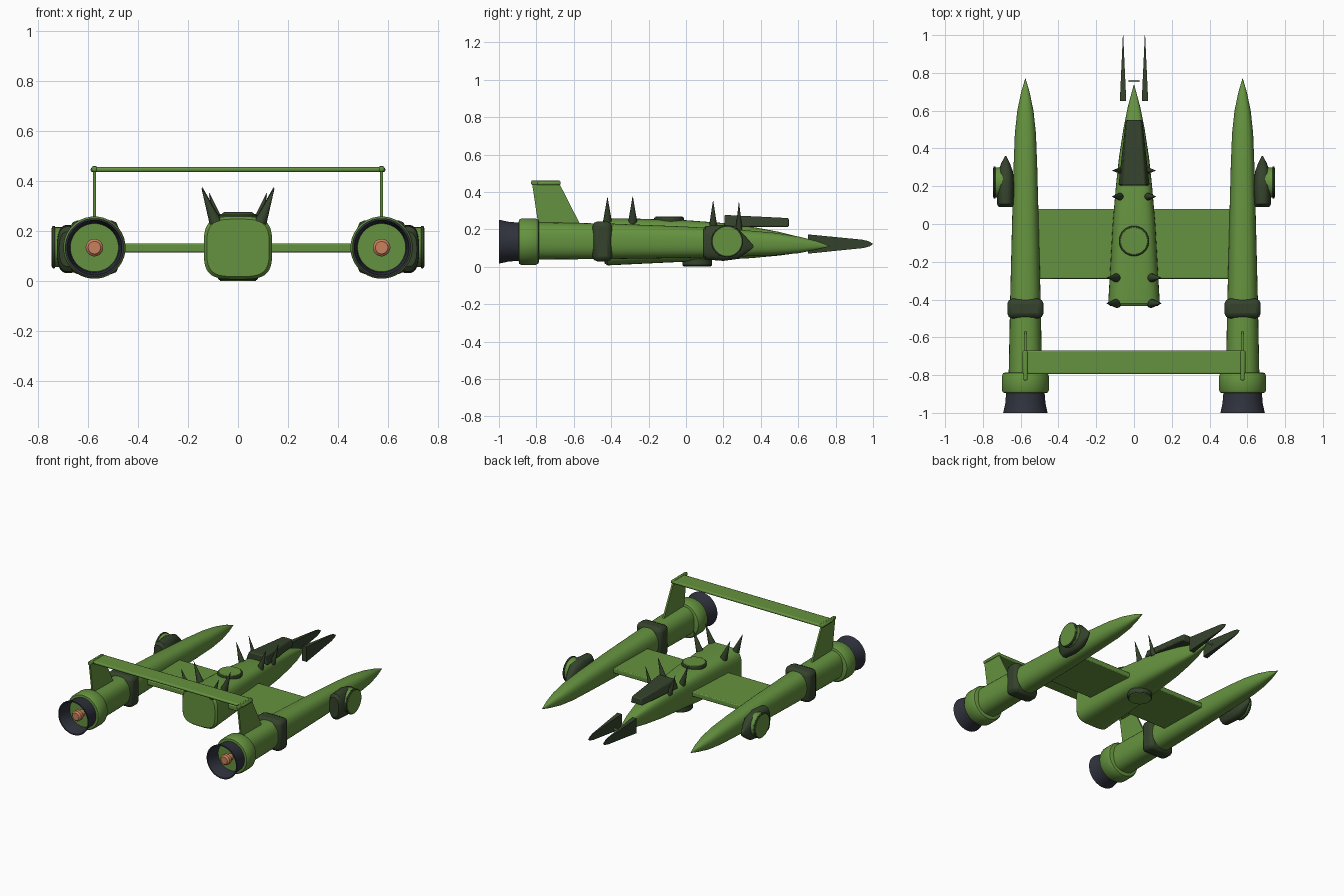
import bpy, bmesh, math
from mathutils import Vector

if "Cube" in bpy.data.objects:
    bpy.data.objects.remove(bpy.data.objects["Cube"])


def material(name, rgb):
    m = bpy.data.materials.new(name)
    m.diffuse_color = (*rgb, 1)
    m.use_nodes = True
    m.node_tree.nodes["Principled BSDF"].inputs["Base Color"].default_value = m.diffuse_color
    return m


GREEN = material("hull_green", (0.13, 0.29, 0.05))
DARK = material("dark_green", (0.035, 0.055, 0.025))
SLATE = material("nozzle_slate", (0.03, 0.033, 0.048))
COPPER = material("copper", (0.58, 0.22, 0.11))
GREY = material("pale_grey", (0.35, 0.42, 0.33))


def finish(name, bm, mat, bevel=0):
    bmesh.ops.recalc_face_normals(bm, faces=bm.faces)
    me = bpy.data.meshes.new(name)
    bm.to_mesh(me)
    bm.free()
    me.materials.append(mat)
    ob = bpy.data.objects.new(name, me)
    bpy.context.collection.objects.link(ob)
    if bevel:
        b = ob.modifiers.new("bevel", "BEVEL")
        b.width, b.segments, b.limit_method = bevel, 2, "ANGLE"
    return ob


def loft(name, cx, sections, mat, power=2, n=32):
    """Superellipse sections (y, z centre, x radius, z radius) joined along y."""
    bm = bmesh.new()
    rings = []
    for y, cz, rx, rz in sections:
        ring = []
        for i in range(n):
            a = 2 * math.pi * (i + 0.5) / n
            c, s = math.cos(a), math.sin(a)
            ring.append(bm.verts.new((cx + rx * math.copysign(abs(c) ** (2 / power), c), y,
                                      cz + rz * math.copysign(abs(s) ** (2 / power), s))))
        rings.append(ring)
    for a, b in zip(rings, rings[1:]):
        for i in range(n):
            j = (i + 1) % n
            bm.faces.new((a[i], a[j], b[j], b[i]))
    bm.faces.new(rings[0])
    bm.faces.new(rings[-1])
    return finish(name, bm, mat)


def rod(name, p, q, r1, r2, mat, n=32, bevel=0):
    """Cylinder or cone from p to q."""
    p, q = Vector(p), Vector(q)
    bm = bmesh.new()
    bmesh.ops.create_cone(bm, cap_ends=True, segments=n, radius1=r1, radius2=r2, depth=(q - p).length)
    m = (q - p).to_track_quat("Z", "Y").to_matrix().to_4x4()
    m.translation = (p + q) / 2
    bmesh.ops.transform(bm, matrix=m, verts=bm.verts)
    return finish(name, bm, mat, bevel)


def box(name, lo, hi, mat, bevel=0):
    bm = bmesh.new()
    bmesh.ops.create_cube(bm, size=1)
    for v in bm.verts:
        v.co = [(lo[k] + hi[k]) / 2 + v.co[k] * (hi[k] - lo[k]) for k in range(3)]
    return finish(name, bm, mat, bevel)


def prism(name, a, b, mat, bevel=0):
    """Joins two matching outlines."""
    bm = bmesh.new()
    va, vb = [bm.verts.new(p) for p in a], [bm.verts.new(p) for p in b]
    n = len(a)
    bm.faces.new(va)
    bm.faces.new(vb)
    for i in range(n):
        j = (i + 1) % n
        bm.faces.new((va[i], va[j], vb[j], vb[i]))
    return finish(name, bm, mat, bevel)


# Fuselage, main wing and tail bar
loft("fuselage", 0, [(-0.435, 0.133, 0.125, 0.115), (-0.42, 0.133, 0.137, 0.126),
                     (-0.25, 0.136, 0.127, 0.121), (0, 0.138, 0.113, 0.111),
                     (0.2, 0.136, 0.096, 0.098), (0.35, 0.13, 0.08, 0.084),
                     (0.5, 0.123, 0.057, 0.063), (0.62, 0.116, 0.033, 0.04),
                     (0.735, 0.11, 0.002, 0.003)], GREEN, power=3.6, n=40)
box("wing", (-0.51, -0.29, 0.115), (0.51, 0.08, 0.15), GREEN, 0.006)
box("tail_bar", (-0.59, -0.795, 0.436), (0.59, -0.67, 0.456), GREEN, 0.008)

# Canopy wedge, tapering forward
prism("canopy", [(-0.085, 0.205, 0.215), (0.085, 0.205, 0.215), (0.062, 0.205, 0.277), (-0.062, 0.205, 0.277)],
      [(-0.045, 0.55, 0.212), (0.045, 0.55, 0.212), (0.036, 0.55, 0.26), (-0.036, 0.55, 0.26)], DARK, 0.008)

# Round hatches above and below
rod("top_hatch_rim", (0, -0.09, 0.235), (0, -0.09, 0.264), 0.08, 0.08, DARK, bevel=0.005)
rod("top_hatch", (0, -0.09, 0.25), (0, -0.09, 0.269), 0.073, 0.073, GREEN, bevel=0.003)
rod("belly_hatch_rim", (0, 0.06, 0.005), (0, 0.06, 0.05), 0.08, 0.08, DARK, bevel=0.005)
rod("belly_hatch", (0, 0.06, 0.0), (0, 0.06, 0.03), 0.073, 0.073, GREEN, bevel=0.003)
box("nose_pin", (-0.03, 0.752, 0.107), (0.03, 0.762, 0.115), GREY)

for s, side in ((-1, "left"), (1, "right")):
    x = s * 0.575
    # Engine nacelle with collar, nozzle and clamp band
    loft(f"nacelle_{side}", x, [(-0.8, 0.138, 0.089, 0.1), (-0.4, 0.136, 0.081, 0.095),
                                (0, 0.131, 0.071, 0.084), (0.3, 0.126, 0.063, 0.071),
                                (0.48, 0.121, 0.056, 0.06), (0.6, 0.117, 0.043, 0.045),
                                (0.7, 0.114, 0.022, 0.023), (0.77, 0.11, 0.001, 0.001)], GREEN, power=2.5)
    loft(f"collar_{side}", x, [(y, 0.134, r, r) for y, r in
                               ((-0.785, 0.105), (-0.79, 0.118), (-0.805, 0.125),
                                (-0.88, 0.125), (-0.893, 0.118), (-0.895, 0.1))], GREEN)
    loft(f"nozzle_{side}", x, [(y, 0.134, r, r) for y, r in
                               ((-0.89, 0.102), (-0.95, 0.107), (-1, 0.118),
                                (-1, 0.11), (-0.95, 0.1), (-0.897, 0.096))], SLATE)
    rod(f"nozzle_plate_{side}", (x, -0.89, 0.134), (x, -0.903, 0.134), 0.098, 0.098, GREEN)
    loft(f"exhaust_plug_{side}", x, [(y, 0.134, r, r) for y, r in
                                     ((-0.9, 0.022), (-0.935, 0.022), (-0.94, 0.035), (-0.965, 0.035),
                                      (-0.975, 0.025))], COPPER, n=24)
    box(f"clamp_band_{side}", (x - 0.096, -0.5, 0.028), (x + 0.096, -0.395, 0.243), DARK, 0.028)

    # Tail fin
    fin = [(-0.825, 0.46), (-0.685, 0.46), (-0.565, 0.225), (-0.79, 0.225)]
    prism(f"tail_fin_{side}", [(x - 0.006, *p) for p in fin], [(x + 0.006, *p) for p in fin], GREEN)
    box(f"fin_cap_{side}", (x - 0.011, -0.828, 0.438), (x + 0.011, -0.672, 0.46), GREEN, 0.006)

    # Outboard pod and its disc
    loft(f"side_pod_{side}", s * 0.68, [(0.09, 0.128, 0.036, 0.07), (0.105, 0.128, 0.045, 0.09),
                                        (0.2, 0.128, 0.047, 0.097), (0.275, 0.124, 0.04, 0.083),
                                        (0.32, 0.116, 0.024, 0.045), (0.36, 0.108, 0.003, 0.006)],
         DARK, power=2.6)
    rod(f"pod_disc_{side}", (s * 0.69, 0.22, 0.136), (s * 0.738, 0.22, 0.136), 0.08, 0.08, GREEN)
    rod(f"pod_disc_rim_{side}", (s * 0.733, 0.22, 0.136), (s * 0.744, 0.22, 0.136), 0.085, 0.085, DARK, bevel=0.003)
    rod(f"pod_disc_face_{side}", (s * 0.74, 0.22, 0.136), (s * 0.747, 0.22, 0.136), 0.077, 0.077, GREEN)

    # Nose prongs tapering to a point
    px = s * 0.058
    prong = [(0.652, 0.07), (0.95, 0.1), (0.985, 0.11), (1.0, 0.122), (0.975, 0.137), (0.94, 0.145), (0.652, 0.173)]
    hw = lambda y: 0.016 * (1.0 - y) / 0.35 + 0.001
    prism(f"nose_prong_{side}", [(px - hw(y), y, z) for y, z in prong],
          [(px + hw(y), y, z) for y, z in prong], DARK)

    # Row of back spikes leaning outward
    for k, (y, bx, bz, tx, tz, r) in enumerate(((-0.42, 0.09, 0.235, 0.145, 0.37, 0.025),
                                                (-0.285, 0.09, 0.235, 0.143, 0.375, 0.025),
                                                (0.145, 0.07, 0.215, 0.115, 0.352, 0.022),
                                                (0.283, 0.07, 0.2, 0.115, 0.343, 0.018))):
        rod(f"spike_{side}_{k + 1}", (s * bx, y, bz), (s * tx, y, tz), r, 0.001, DARK, n=12)

# Smooth shading with crisp edges
bpy.ops.object.select_all(action="SELECT")
bpy.context.view_layer.objects.active = bpy.data.objects["fuselage"]
bpy.ops.object.shade_smooth_by_angle(angle=math.radians(35))
